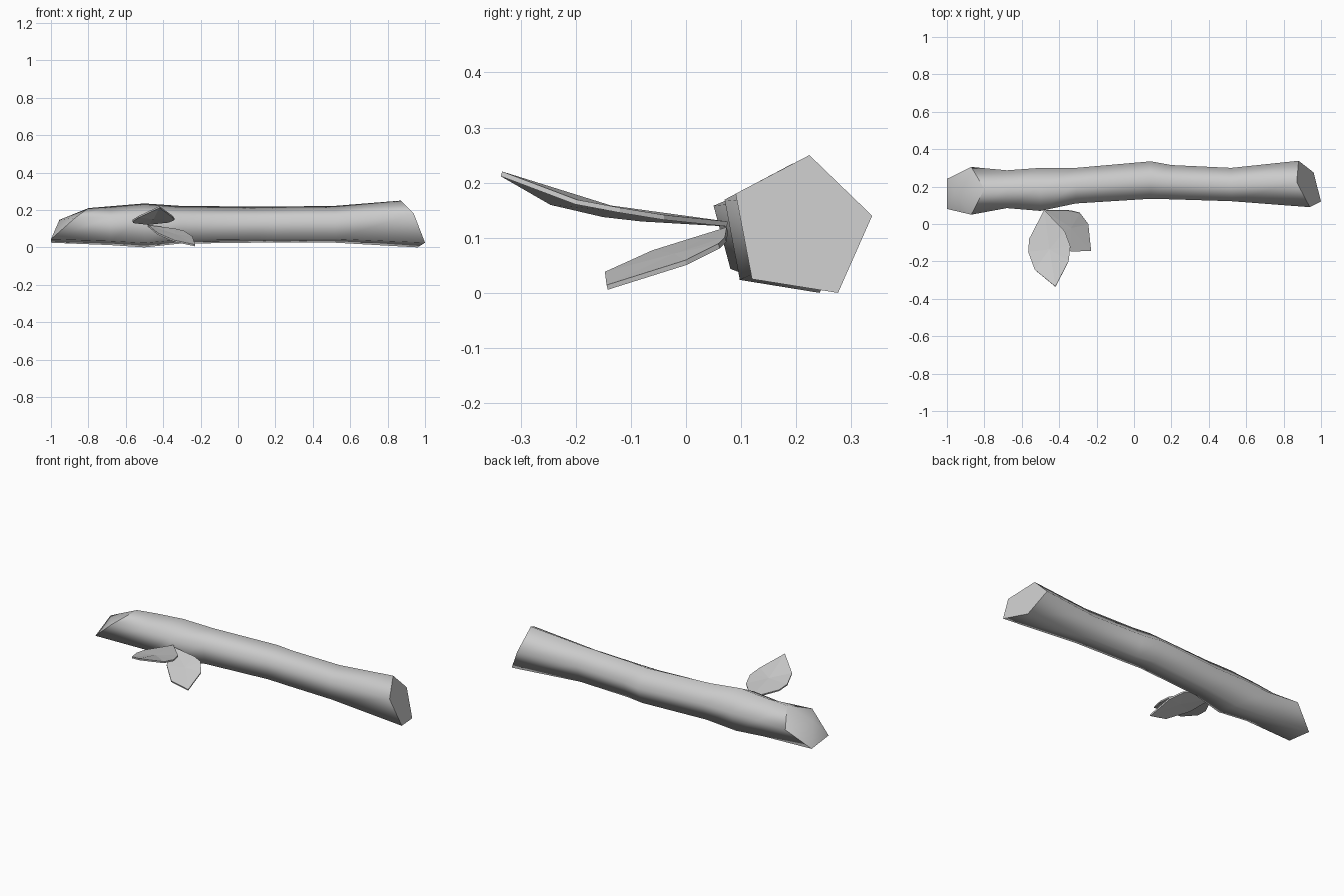
import bpy
import bmesh
from mathutils import Vector

cube = bpy.data.objects.get("Cube")
if cube:
    bpy.data.objects.remove(cube, do_unlink=True)

# One plain grey for everything
grey = bpy.data.materials.new("plain grey")
grey.use_nodes = True
colour = (0.6, 0.6, 0.6, 1)
grey.diffuse_color = colour
grey.node_tree.nodes["Principled BSDF"].inputs["Base Color"].default_value = colour


def add_object(name, bm):
    bmesh.ops.recalc_face_normals(bm, faces=bm.faces)
    mesh = bpy.data.meshes.new(name)
    bm.to_mesh(mesh)
    bm.free()
    mesh.materials.append(grey)
    obj = bpy.data.objects.new(name, mesh)
    bpy.context.collection.objects.link(obj)
    return obj


# Five-sided section as fractions of (depth, height): top, back, two feet, front
SECTION = [(0.54, 1), (1, 0.56), (0.75, 0), (0.12, 0.1), (0, 0.72)]

# Slanted saw cuts: x of each section corner at both ends
LEFT_CUT = [-0.8, -0.87, -1, -1, -0.87]
RIGHT_CUT = [0.87, 0.88, 0.96, 1, 0.94]

# Stations: corner x positions, front y, back y, bottom z, top z
STATIONS = [
    (LEFT_CUT, 0.05, 0.305, 0.025, 0.21),
    ([-0.68] * 5, 0.085, 0.287, 0.012, 0.22),
    ([-0.5] * 5, 0.07, 0.3, 0, 0.235),
    ([-0.31] * 5, 0.11, 0.3, 0.02, 0.222),
    ([0.09] * 5, 0.135, 0.335, 0.025, 0.218),
    ([0.2] * 5, 0.132, 0.315, 0.025, 0.218),
    ([0.52] * 5, 0.122, 0.3, 0.025, 0.222),
    (RIGHT_CUT, 0.09, 0.338, 0, 0.25),
]


def build_log():
    bm = bmesh.new()
    rings = []
    for xs, y0, y1, z0, z1 in STATIONS:
        rings.append([bm.verts.new((x, y0 + (y1 - y0) * u, z0 + (z1 - z0) * v))
                      for x, (u, v) in zip(xs, SECTION)])
    for a, b in zip(rings, rings[1:]):
        for i in range(5):
            j = (i + 1) % 5
            bm.faces.new((a[i], a[j], b[j], b[i])).smooth = True
    # Left end bulges to a blunt point, right end is flat
    tip = bm.verts.new((-0.955, 0.16, 0.147))
    for i in range(5):
        bm.faces.new((rings[0][i], rings[0][(i + 1) % 5], tip)).smooth = True
    bm.faces.new(rings[-1])
    for ring in (rings[0], rings[-1]):
        for i in range(5):
            bm.edges.get((ring[i], ring[(i + 1) % 5])).smooth = False
    return add_object("log", bm)


def build_leaf(name, outline):
    bm = bmesh.new()
    rim = [bm.verts.new(p) for p in outline]
    middle = bm.verts.new(sum((Vector(p) for p in outline), Vector()) / len(outline))
    for a, b in zip(rim, rim[1:] + rim[:1]):
        bm.faces.new((a, b, middle))
    leaf = add_object(name, bm)
    solid = leaf.modifiers.new("thickness", 'SOLIDIFY')
    solid.thickness = 0.009
    solid.offset = 0
    return leaf


build_log()

# Leaf outlines run from the stem around the rim
build_leaf("upper_leaf", [
    (-0.48, 0.075, 0.125), (-0.56, -0.08, 0.134), (-0.565, -0.15, 0.142),
    (-0.53, -0.245, 0.164), (-0.42, -0.335, 0.216), (-0.35, -0.2, 0.165),
    (-0.34, -0.12, 0.15), (-0.37, -0.04, 0.137)])
build_leaf("lower_leaf", [
    (-0.48, 0.075, 0.115), (-0.34, 0.072, 0.097), (-0.29, 0.06, 0.085),
    (-0.245, 0, 0.055), (-0.23, -0.143, 0.01), (-0.34, -0.146, 0.034),
    (-0.43, -0.06, 0.073)])
